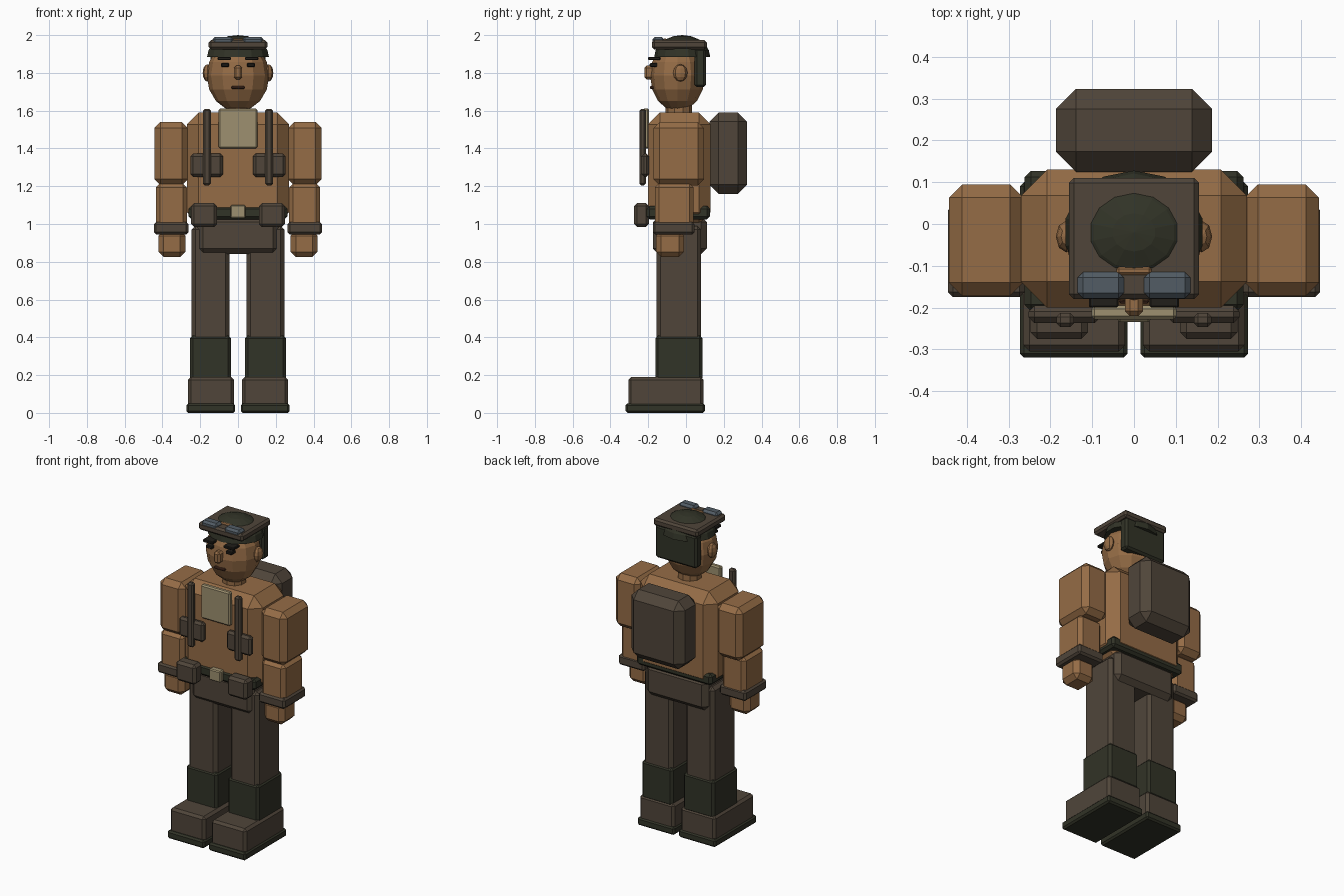
import bpy, bmesh
from mathutils import Matrix, Vector

cube = bpy.data.objects.get("Cube")
if cube:
    bpy.data.objects.remove(cube, do_unlink=True)


def material(name, rgb):
    m = bpy.data.materials.new(name)
    m.use_nodes = True
    m.diffuse_color = (*rgb, 1)
    m.node_tree.nodes["Principled BSDF"].inputs["Base Color"].default_value = (*rgb, 1)
    return m


SKIN = material("warm tan", (0.30, 0.15, 0.061))
BROWN = material("dark brown", (0.08, 0.06, 0.042))
GREEN = material("dark olive", (0.031, 0.033, 0.02))
SAND = material("sand", (0.34, 0.28, 0.16))
GLASS = material("slate blue", (0.085, 0.108, 0.13))
INK = material("near black", (0.015, 0.013, 0.01))
LIP = material("lip brown", (0.09, 0.035, 0.02))


def finish(bm, name, mat):
    bmesh.ops.recalc_face_normals(bm, faces=bm.faces)
    mesh = bpy.data.meshes.new(name)
    bm.to_mesh(mesh)
    bm.free()
    mesh.materials.append(mat)
    ob = bpy.data.objects.new(name, mesh)
    bpy.context.collection.objects.link(ob)
    return ob


def box(name, mat, x, y, z, bevel=0.01, tilt=0):
    """Chamfered box spanning the given (low, high) ranges."""
    bm = bmesh.new()
    bmesh.ops.create_cube(bm, size=1)
    bmesh.ops.scale(bm, verts=bm.verts, vec=[r[1] - r[0] for r in (x, y, z)])
    if bevel:
        bmesh.ops.bevel(bm, geom=bm.edges[:], offset=bevel, segments=1,
                        affect='EDGES', clamp_overlap=True)
    bmesh.ops.rotate(bm, verts=bm.verts, matrix=Matrix.Rotation(tilt, 3, 'X'))
    bmesh.ops.translate(bm, verts=bm.verts, vec=[sum(r) / 2 for r in (x, y, z)])
    return finish(bm, name, mat)


def ball(name, mat, centre, radii, segs=12, rings=8, upper_only=False):
    """Faceted ellipsoid, or just its upper half."""
    bm = bmesh.new()
    bmesh.ops.create_uvsphere(bm, u_segments=segs, v_segments=rings, radius=1)
    if upper_only:
        cut = bmesh.ops.bisect_plane(bm, geom=bm.verts[:] + bm.edges[:] + bm.faces[:],
                                     plane_co=(0, 0, 0), plane_no=(0, 0, -1), clear_outer=True)
        rim = [e for e in bm.edges if e.is_boundary]
        bmesh.ops.contextual_create(bm, geom=rim)
    bmesh.ops.scale(bm, verts=bm.verts, vec=radii)
    bmesh.ops.translate(bm, verts=bm.verts, vec=centre)
    return finish(bm, name, mat)


def pair(name, mat, x, y, z, bevel=0.01, tilt=0):
    """The same box on the left (+x) and the right (-x)."""
    box("left_" + name, mat, x, y, z, bevel, tilt)
    box("right_" + name, mat, (-x[1], -x[0]), y, z, bevel, tilt)


# Boots and legs
pair("sole", GREEN, (0.015, 0.273), (-0.32, 0.10), (0, 0.05))
pair("boot", BROWN, (0.022, 0.265), (-0.305, 0.092), (0.03, 0.19), 0.015)
pair("leg", BROWN, (0.045, 0.245), (-0.155, 0.08), (0.15, 0.99), 0.02)
pair("gaiter", GREEN, (0.037, 0.253), (-0.162, 0.087), (0.17, 0.41), 0.015)

# Hips and belt
box("pelvis", BROWN, (-0.215, 0.215), (-0.175, 0.11), (0.84, 1.04), 0.03)
box("belt", GREEN, (-0.262, 0.262), (-0.208, 0.127), (1.025, 1.095), 0.015)
box("buckle", SAND, (-0.04, 0.04), (-0.235, -0.19), (1.03, 1.10), 0.006)
pair("belt_pouch", BROWN, (0.11, 0.248), (-0.275, -0.195), (0.985, 1.11), 0.016)

# Torso and backpack
box("torso", SKIN, (-0.27, 0.27), (-0.2, 0.13), (1.0, 1.59), 0.062)
box("backpack", BROWN, (-0.187, 0.187), (0.125, 0.323), (1.16, 1.59), 0.048)

# Chest gear
box("chest_plate", SAND, (-0.102, 0.102), (-0.228, -0.195), (1.40, 1.612), 0.008)
pair("strap", BROWN, (0.143, 0.186), (-0.247, -0.213), (1.205, 1.61), 0.01)
pair("chest_pouch", BROWN, (0.08, 0.252), (-0.237, -0.195), (1.25, 1.372), 0.014)

# Arms
pair("upper_arm", SKIN, (0.265, 0.443), (-0.172, 0.095), (1.205, 1.54), 0.032)
pair("forearm", SKIN, (0.27, 0.435), (-0.165, 0.04), (0.98, 1.215), 0.022)
pair("wrist_band", BROWN, (0.262, 0.445), (-0.175, 0.045), (0.945, 1.01), 0.012)
pair("hand", SKIN, (0.278, 0.422), (-0.16, -0.01), (0.825, 0.965), 0.028)

# Neck and head
bm = bmesh.new()
bmesh.ops.create_cone(bm, cap_ends=True, segments=10, radius1=0.07, radius2=0.07, depth=0.14)
bmesh.ops.translate(bm, verts=bm.verts, vec=(0, -0.038, 1.61))
finish(bm, "neck", SKIN)
ball("head", SKIN, (0, -0.045, 1.785), (0.165, 0.145, 0.19))
for side, s in (("left", 1), ("right", -1)):
    ball(side + "_ear", SKIN, (s * 0.162, -0.03, 1.80), (0.025, 0.038, 0.046), 8, 6)

# Face
box("nose", SKIN, (-0.022, 0.022), (-0.22, -0.165), (1.765, 1.838), 0.012)
pair("brow", INK, (0.037, 0.108), (-0.2, -0.135), (1.868, 1.885), 0.004)
pair("eye", INK, (0.048, 0.09), (-0.192, -0.15), (1.832, 1.852), 0.004)
box("mouth", LIP, (-0.036, 0.036), (-0.19, -0.14), (1.715, 1.73), 0.004)

# Hair and cap
box("back_hair", GREEN, (-0.145, 0.145), (0.045, 0.105), (1.725, 1.93), 0.012)
ball("cap_dome", GREEN, (0, -0.02, 1.885), (0.168, 0.148, 0.115), 14, 10, True)
box("cap_brim", BROWN, (-0.156, 0.156), (-0.18, 0.11), (1.925, 1.973), 0.012)

# Goggles resting on the brim
pair("goggle_lens", GLASS, (0.024, 0.135), (-0.178, -0.115), (1.947, 1.99), 0.013)
box("goggle_bridge", SKIN, (-0.042, 0.042), (-0.122, -0.102), (1.955, 1.982), 0.006)
